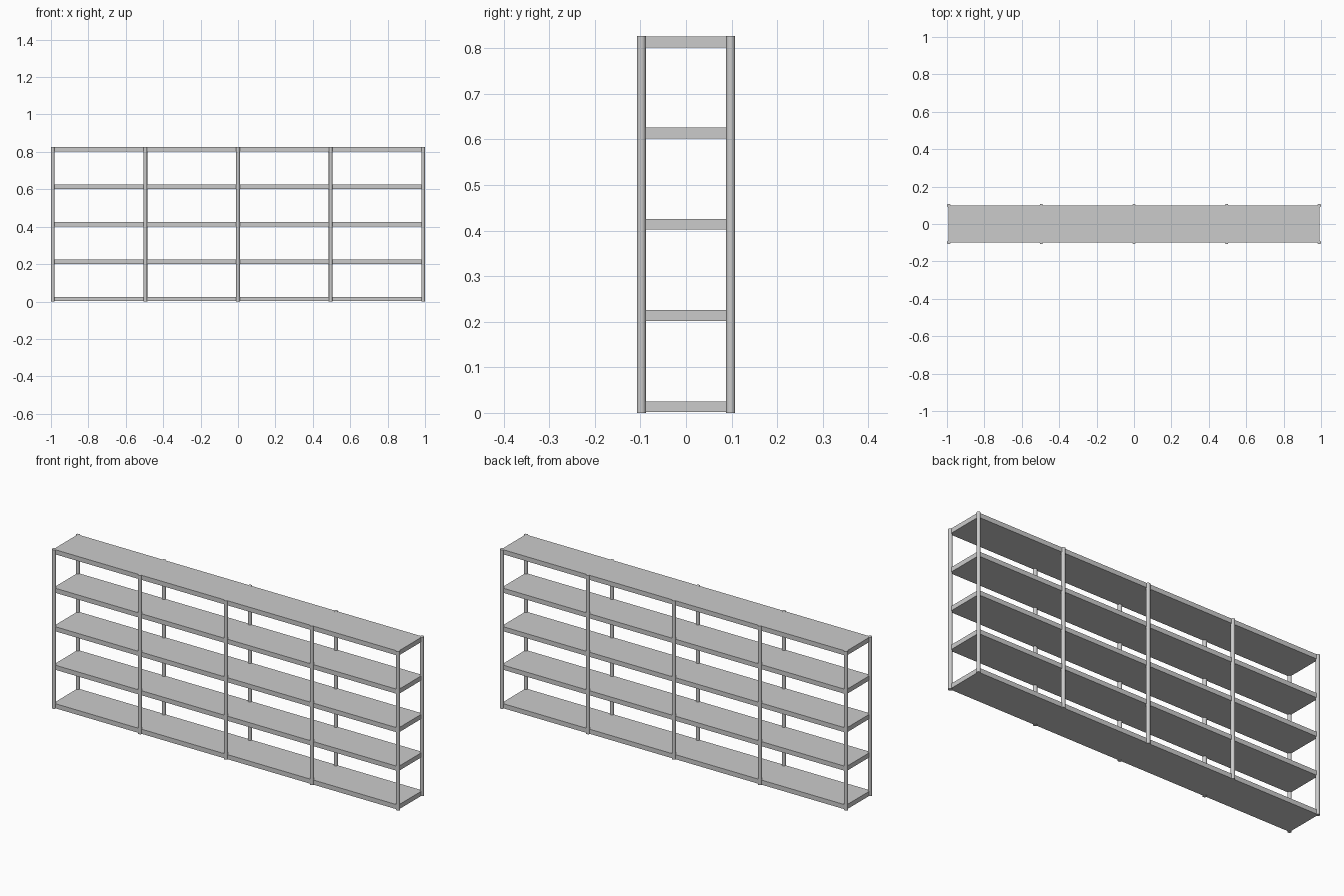
import bpy

if "Cube" in bpy.data.objects:
    bpy.data.objects.remove(bpy.data.objects["Cube"])

HEIGHT = 0.827
SHELF_T = 0.024
RADIUS = 0.01


def shelf(name, z):
    bpy.ops.mesh.primitive_cube_add(size=1, location=(0, 0, z))
    o = bpy.context.object
    o.name = name
    o.scale = (1.985, 0.2, SHELF_T)
    bpy.ops.object.transform_apply(location=False, rotation=False, scale=True)


def post(name, x, y):
    bpy.ops.mesh.primitive_cylinder_add(vertices=16, radius=RADIUS, depth=HEIGHT,
                                        location=(x, y, HEIGHT / 2))
    bpy.context.object.name = name
    bpy.ops.object.shade_smooth_by_angle()


# five evenly spaced shelf boards, the top one flush with the posts
for i in range(5):
    shelf(f"shelf_{i + 1}", 0.0135 + i * 0.2002)

# upright posts along the front and back edges
for i in range(5):
    x = -0.99 + i * 0.495
    post(f"front_post_{i + 1}", x, -0.098)
    post(f"back_post_{i + 1}", x, 0.098)
